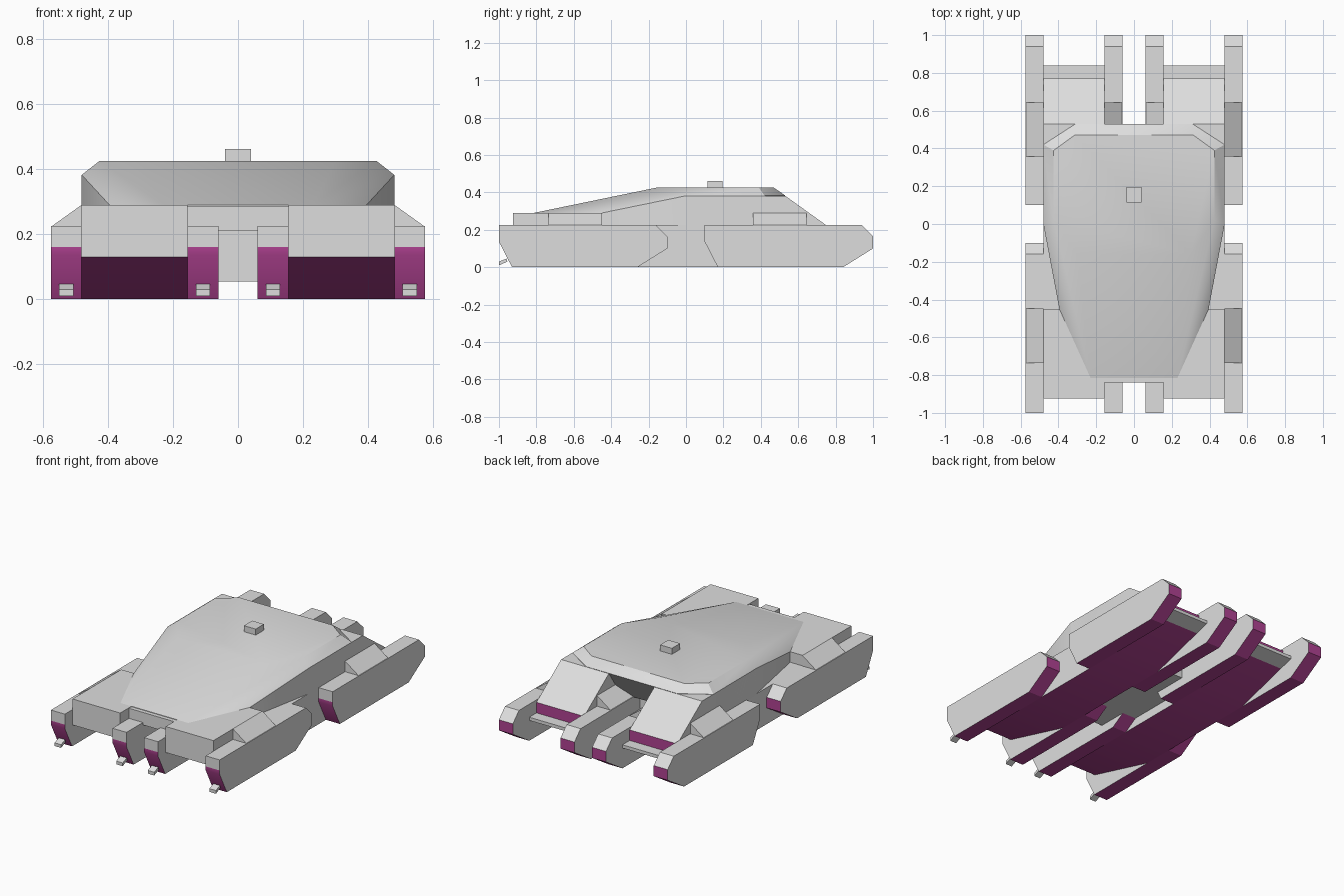
import bpy, bmesh, math

cube = bpy.data.objects.get("Cube")
if cube:
    bpy.data.objects.remove(cube, do_unlink=True)


def material(name, rgb):
    m = bpy.data.materials.new(name)
    m.use_nodes = True
    m.diffuse_color = (*rgb, 1)
    m.node_tree.nodes["Principled BSDF"].inputs["Base Color"].default_value = (*rgb, 1)
    return m


GREY = material("light_grey", (0.73, 0.73, 0.73))
PURPLE = material("dark_magenta", (0.44, 0.055, 0.29))


def finish(bm, name, rule=None):
    bmesh.ops.recalc_face_normals(bm, faces=bm.faces)
    bm.normal_update()
    for f in bm.faces:
        f.material_index = int(bool(rule and rule(f.normal, f.calc_center_median())))
    me = bpy.data.meshes.new(name)
    bm.to_mesh(me)
    bm.free()
    me.materials.append(GREY)
    me.materials.append(PURPLE)
    ob = bpy.data.objects.new(name, me)
    bpy.context.collection.objects.link(ob)
    bpy.ops.object.select_all(action='DESELECT')
    ob.select_set(True)
    bpy.context.view_layer.objects.active = ob
    bpy.ops.object.shade_smooth_by_angle(angle=math.radians(30))


def side_prism(name, profile, x0, x1, rule=None, dy=0):
    """Extrude a (y, z) outline from x0 to x1."""
    bm = bmesh.new()
    face = bm.faces.new([bm.verts.new((x0, y + dy, z)) for y, z in profile])
    ext = bmesh.ops.extrude_face_region(bm, geom=[face])["geom"]
    bmesh.ops.translate(bm, verts=[v for v in ext if isinstance(v, bmesh.types.BMVert)],
                        vec=(x1 - x0, 0, 0))
    finish(bm, name, rule)


def box(name, x0, x1, y0, y1, z0, z1):
    side_prism(name, [(y0, z0), (y1, z0), (y1, z1), (y0, z1)], x0, x1)


def hull(name, points):
    bm = bmesh.new()
    for p in points:
        bm.verts.new(p)
    res = bmesh.ops.convex_hull(bm, input=bm.verts)
    junk = [g for g in res["geom_interior"] if isinstance(g, bmesh.types.BMVert)]
    bmesh.ops.delete(bm, geom=junk, context='VERTS')
    bmesh.ops.dissolve_limit(bm, angle_limit=0.01, verts=bm.verts, edges=bm.edges)
    finish(bm, name)


def pod_underside(n, c):
    return abs(n.x) < 0.5 and c.z < 0.165


def hull_underside(n, c):
    # Lower faces, plus the upright band above the rear ledge
    band = n.y > 0.95 and 0.76 < c.y < 0.78
    return band or (n.z < -0.2 and c.y < 0.75 and abs(n.x) < 0.5)


# Track pods with their fenders and front lamps
POD = [(-1, 0.225), (-1, 0.16), (-1, 0.136), (-0.93, 0), (-0.26, 0),
       (-0.1, 0.1), (-0.1, 0.165), (-0.16, 0.225)]
for side, s in (("left", 1), ("right", -1)):
    for place, inn, out, high, low in (("outer", 0.48, 0.575, 0.48, 0.575),
                                       ("inner", 0.06, 0.155, 0.155, 0.06)):
        for end, dy, fy in (("front", 0, -0.735), ("rear", 1.1, 0.357)):
            tag = f"{end}_{side}_{place}"
            side_prism(tag + "_pod", POD, s * inn, s * out, pod_underside, dy)
            hull(tag + "_fender", [(s * x, y, z) for y in (fy, fy + 0.287)
                                   for x, z in ((high, 0.29), (high, 0.22), (low, 0.222))])
        mid = s * (inn + out) / 2
        side_prism(f"{side}_{place}_lamp",
                   [(-1, 0.01), (-0.955, 0.03), (-0.96, 0.046), (-1, 0.03)],
                   mid - 0.022, mid + 0.022)

    # Side hull between the pods, with a low ledge at the rear
    side_prism(side + "_hull",
               [(-0.925, 0.29), (-0.925, 0.13), (-0.45, 0), (0.4, 0), (0.75, 0.1),
                (0.84, 0.125), (0.84, 0.145), (0.77, 0.145), (0.77, 0.21), (0.53, 0.382),
                (0, 0.382), (0, 0.225), (-0.45, 0.225), (-0.45, 0.29)],
               s * 0.155, s * 0.48, hull_underside)

# Centre core and nose plate
box("centre_core", -0.155, 0.155, -0.36, 0.36, 0.055, 0.3)
box("nose_plate", -0.155, 0.155, -0.84, -0.3, 0.21, 0.287)

# Faceted upper hull with a low wedge front and an undercut rear
OUTLINE = [(0.48, 0.42, 0.382), (0.48, 0, 0.382), (0.395, -0.45, 0.29),
           (0.23, -0.815, 0.29), (0.31, 0.53, 0.384)]
TOP = [(0.425, 0.39, 0.425), (0.315, 0.47, 0.425), (0.425, 0.02, 0.425), (0.3, -0.16, 0.425)]
BASE = [(x, min(y, 0.42), 0.22) for x, y, z in OUTLINE]
hull("upper_hull", [(s * x, y, z) for x, y, z in OUTLINE + TOP + BASE for s in (1, -1)])

# Roof hatch
box("roof_hatch", -0.04, 0.04, 0.115, 0.195, 0.4, 0.462)
